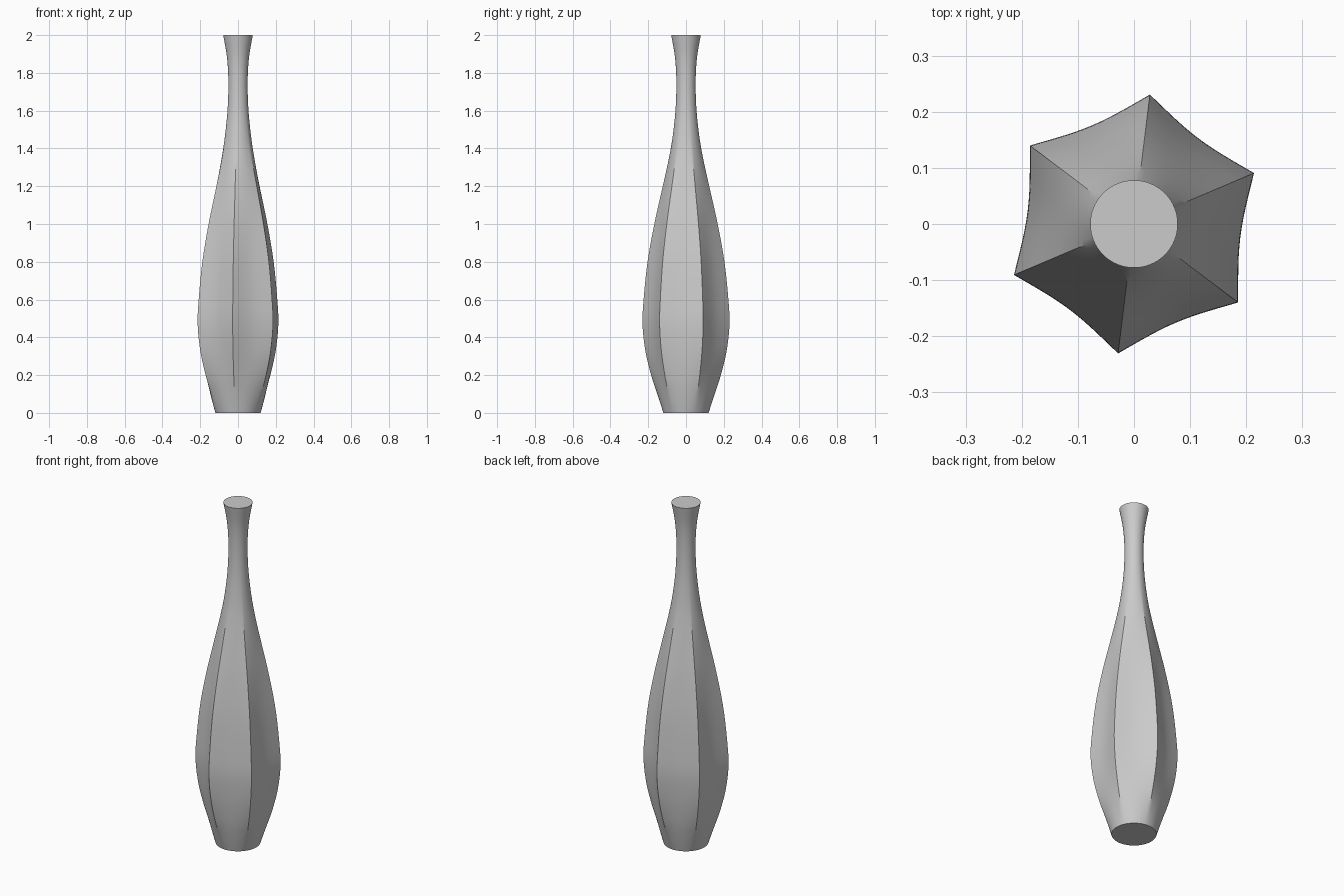
import bpy, bmesh, math

cube = bpy.data.objects.get("Cube")
if cube:
    bpy.data.objects.remove(cube, do_unlink=True)

SIDES, STEPS = 6, 12          # ridges, and segments across each panel
RIDGE_ANGLE = math.radians(23)
HALF = math.pi / SIDES

# Height, ridge radius, strength of the fluting (0 = round section)
KEYS = [(0, .12, 0), (.1, .153, .28), (.2, .186, .62), (.33, .217, .9),
        (.47, .232, 1), (.6, .226, 1), (.8, .205, .97), (1, .169, .82),
        (1.2, .124, .56), (1.33, .095, .34), (1.45, .073, .16),
        (1.6, .056, .04), (1.75, .051, 0), (1.88, .058, 0), (2, .078, 0)]


def smooth(a, b, c, d, t):
    """Catmull-Rom interpolation between b and c."""
    return .5 * (2*b + (c - a)*t + (2*a - 5*b + 4*c - d)*t*t
                 + (3*b - a - 3*c + d)*t**3)


def profile(per_span=5):
    rows = []
    last = len(KEYS) - 1
    first = tuple(2*p - q for p, q in zip(KEYS[0], KEYS[1]))
    end = tuple(2*p - q for p, q in zip(KEYS[-1], KEYS[-2]))
    padded = [first] + KEYS + [end]
    for i in range(last):
        for s in range(per_span):
            rows.append([smooth(*v, s / per_span) for v in zip(*padded[i:i+4])])
    return rows + [KEYS[-1]]


def flute(step):
    """Radius of the hollow-sided hexagon, relative to its ridges."""
    off = (step / STEPS * 2 - 1) * HALF
    return math.cos(HALF) / math.cos(off) - .043 * (1 - (off / HALF)**2)


# Vase body with solid end caps
bm = bmesh.new()
count = SIDES * STEPS
rings = []
for z, radius, w in profile():
    ring = []
    for i in range(count):
        r = radius * (1 - w + w * flute(i % STEPS))
        a = RIDGE_ANGLE + math.tau * i / count
        ring.append(bm.verts.new((r * math.cos(a), r * math.sin(a), z)))
    rings.append(ring)
for low, high in zip(rings, rings[1:]):
    for i in range(count):
        j = (i + 1) % count
        bm.faces.new((low[i], low[j], high[j], high[i]))
bm.faces.new(rings[0][::-1])
bm.faces.new(rings[-1])

mesh = bpy.data.meshes.new("vase_body")
bm.to_mesh(mesh)
bm.free()
vase = bpy.data.objects.new("vase_body", mesh)
bpy.context.collection.objects.link(vase)

# Plain grey finish
grey = bpy.data.materials.new("light_grey")
grey.use_nodes = True
colour = (.6, .6, .6, 1)
grey.diffuse_color = colour
grey.node_tree.nodes["Principled BSDF"].inputs["Base Color"].default_value = colour
mesh.materials.append(grey)

# Smooth panels, crisp ridges and rims
bpy.ops.object.select_all(action='DESELECT')
vase.select_set(True)
bpy.context.view_layer.objects.active = vase
bpy.ops.object.shade_smooth_by_angle(angle=math.radians(30))
